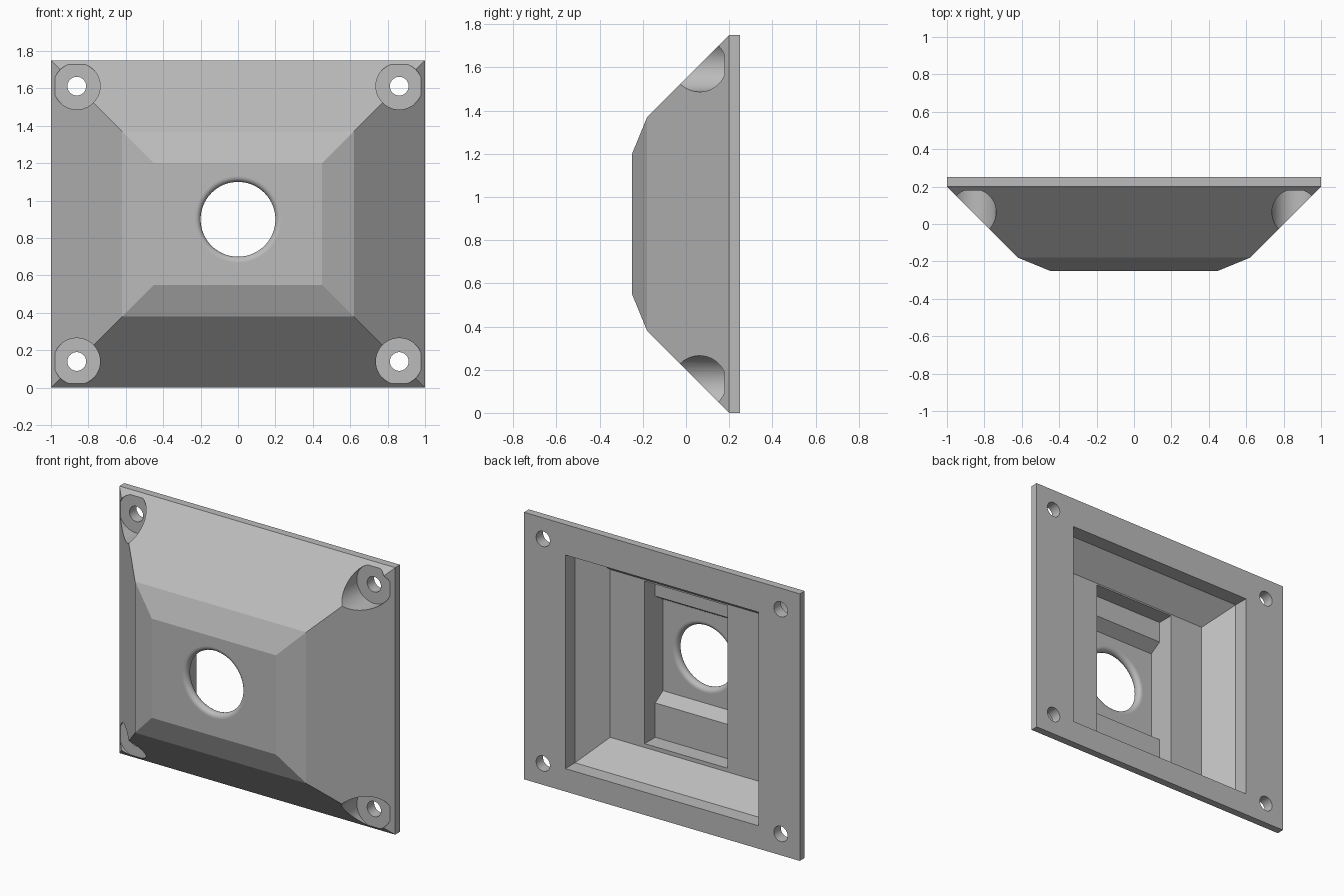
import bpy, bmesh, math
from mathutils import Vector

if "Cube" in bpy.data.objects:
    bpy.data.objects.remove(bpy.data.objects["Cube"], do_unlink=True)

grey = bpy.data.materials.new("plain_grey")
grey.use_nodes = True
grey.diffuse_color = (0.5, 0.5, 0.5, 1)
grey.node_tree.nodes["Principled BSDF"].inputs["Base Color"].default_value = (0.5, 0.5, 0.5, 1)


def loft(name, rings):
    """Closed solid skinned through rings of equal point count."""
    bm = bmesh.new()
    loops = [[bm.verts.new(p) for p in ring] for ring in rings]
    n = len(loops[0])
    for a, b in zip(loops, loops[1:]):
        for i in range(n):
            j = (i + 1) % n
            bm.faces.new((a[i], a[j], b[j], b[i]))
    bm.faces.new(loops[0])
    bm.faces.new(loops[-1])
    bmesh.ops.recalc_face_normals(bm, faces=bm.faces)
    mesh = bpy.data.meshes.new(name)
    bm.to_mesh(mesh)
    bm.free()
    mesh.materials.append(grey)
    obj = bpy.data.objects.new(name, mesh)
    bpy.context.collection.objects.link(obj)
    return obj


def rect(y, half_width, low, high):
    return [(-half_width, y, low), (half_width, y, low),
            (half_width, y, high), (-half_width, y, high)]


def lathe(name, x, z, profile, sides=64):
    """Solid turned about an axis along y; profile holds (y, radius) pairs."""
    turns = [2 * math.pi * i / sides for i in range(sides)]
    return loft(name, [[(x + r * math.cos(t), y, z + r * math.sin(t)) for t in turns]
                       for y, r in profile])


# Outer shell: flange, sloped sides, chamfer and flat front
body = loft("cover_plate", [
    rect(0.25, 1, 0, 1.75), rect(0.2, 1, 0, 1.75),
    rect(-0.18, 0.62, 0.38, 1.37), rect(-0.25, 0.45, 0.55, 1.2)])

# Rear cavity with tapered walls
cutters = [loft("cavity_cutter", [
    rect(0.35, 0.7, 0.15, 1.55), rect(0.15, 0.7, 0.15, 1.55), rect(0, 0.55, 0.3, 1.4)])]

# Stepped pocket behind the front wall, a side profile run across x
pocket = [(0.05, 0.325), (-0.11, 0.325), (-0.11, 0.55), (-0.19, 0.6),
          (-0.19, 1.2), (-0.11, 1.25), (-0.11, 1.39), (0.05, 1.39)]
cutters.append(loft("pocket_cutter", [[(x, y, z) for y, z in pocket] for x in (-0.3, 0.3)]))

# Central hole with rounded rims on both sides
fillet = 0.03
arc = [math.pi * (i / 14 - 0.5) for i in range(15)]
rim = [(-0.22 + fillet * math.sin(t), 0.2 + fillet * (1 - math.cos(t))) for t in arc]
rim = [(-0.3, 0.23)] + rim + [(-0.15, 0.23)]
cutters.append(lathe("centre_hole_cutter", 0, 0.9, rim))

# Counterbored screw holes in the corners
screw = [(-0.4, 0.125), (0.178, 0.125), (0.178, 0.05), (0.35, 0.05)]
for x in (-0.862, 0.862):
    for z in (0.14, 1.612):
        cutters.append(lathe("screw_hole_cutter", x, z, screw, 48))

bpy.ops.object.select_all(action="DESELECT")
body.select_set(True)
bpy.context.view_layer.objects.active = body
for cutter in cutters:
    cutter.hide_render = True
    cut = body.modifiers.new("cut", "BOOLEAN")
    cut.operation = "DIFFERENCE"
    cut.solver = "EXACT"
    cut.object = cutter
    bpy.ops.object.modifier_apply(modifier=cut.name)
    bpy.data.objects.remove(cutter, do_unlink=True)

# Smooth the turned walls, keep the large panels flat
bpy.ops.object.shade_smooth_by_angle(angle=math.radians(20))
for face in body.data.polygons:
    face.use_smooth = face.area < 0.01
